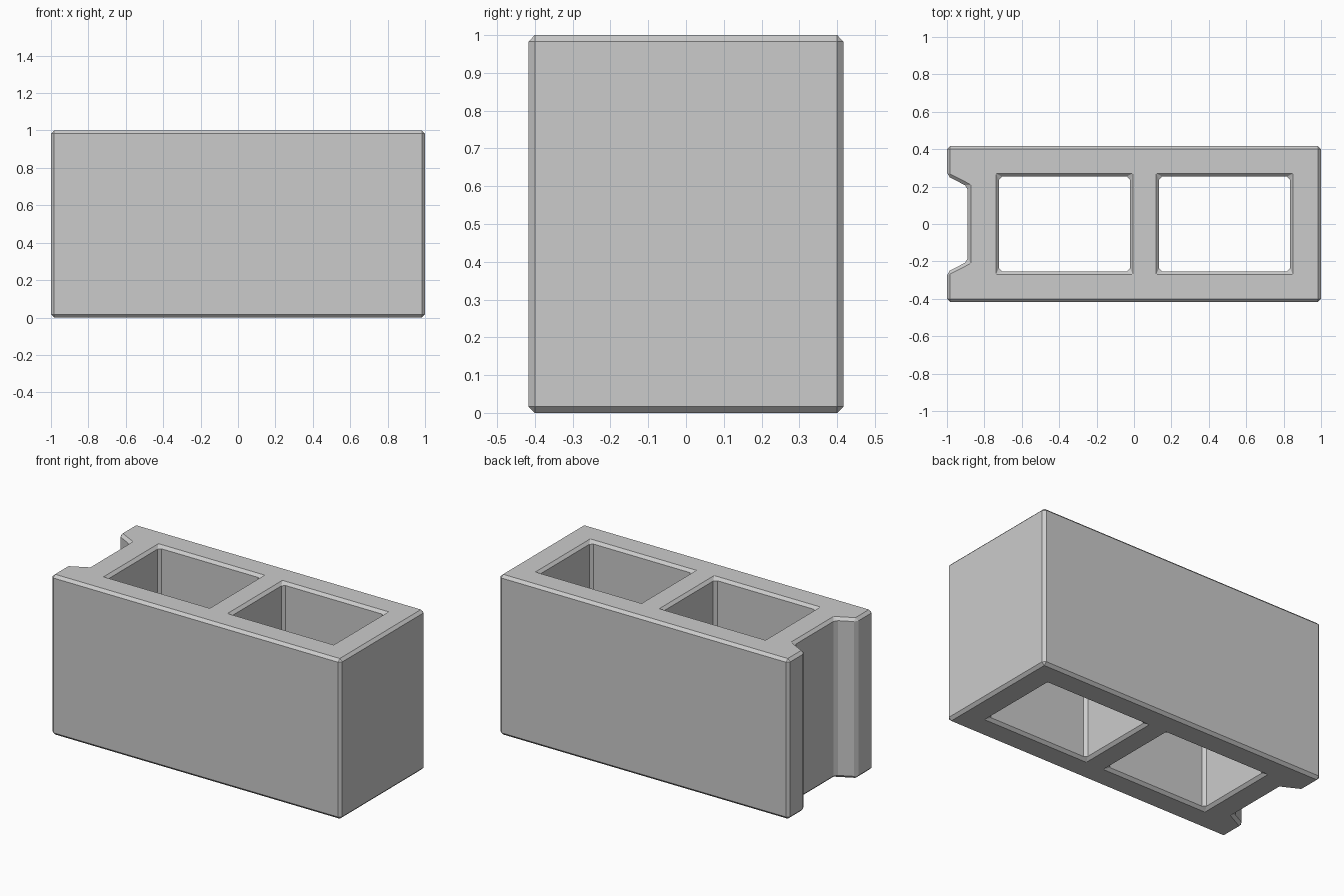
import bpy, bmesh
from mathutils import Vector

cube = bpy.data.objects.get("Cube")
if cube:
    bpy.data.objects.remove(cube, do_unlink=True)

BEVEL = 0.017
HEIGHT = 1.0
HALF_DEPTH = 0.417


def add_wall(bm, points):
    """Vertical wall around a loop (solid on the left), with chamfered corners and rims.
    Returns the bottom and top rim edges."""
    pts = [Vector(p) for p in points]
    n = len(pts)
    caps, ends = [], []
    for i, p in enumerate(pts):
        back = (pts[i - 1] - p).normalized()
        ahead = (pts[(i + 1) % n] - p).normalized()
        n1 = Vector((back.y, -back.x))
        n2 = Vector((-ahead.y, ahead.x))
        caps.append(p + (n1 + n2) * BEVEL / (1 + n1.dot(n2)))
        ends.append((p + back * BEVEL, p + ahead * BEVEL))

    rings = []
    for z_cap, z_side in ((0, BEVEL), (HEIGHT, HEIGHT - BEVEL)):
        cap = [bm.verts.new((*c, z_cap)) for c in caps]
        side = [[bm.verts.new((*e, z_side)) for e in pair] for pair in ends]
        for i in range(n):
            j = (i + 1) % n
            bm.faces.new((cap[i], cap[j], side[j][0], side[i][1]))
            bm.faces.new((cap[i], side[i][1], side[i][0]))
        rings.append((cap, side))

    (low_cap, low), (top_cap, top) = rings
    for i in range(n):
        j = (i + 1) % n
        bm.faces.new((low[i][0], low[i][1], top[i][1], top[i][0]))
        bm.faces.new((low[i][1], low[j][0], top[j][0], top[i][1]))
    return [[bm.edges.get((c[i], c[(i + 1) % n])) for i in range(n)]
            for c in (low_cap, top_cap)]


# Outer outline, with the mortar notch in the right end
d = HALF_DEPTH
outline = [(-1, -d), (1, -d), (1, d), (-1, d),
           (-1, 0.257), (-0.889, 0.2), (-0.889, -0.2), (-1, -0.257)]


# The two open cores, wound the other way round
def core(x0, x1, y=0.254):
    return [(x0, -y), (x0, y), (x1, y), (x1, -y)]


bm = bmesh.new()
bottom, top = [], []
for loop in (outline, core(-0.722, -0.022), core(0.134, 0.834)):
    low_edges, top_edges = add_wall(bm, loop)
    bottom += low_edges
    top += top_edges

# Flat bottom and top webs
for rim in (bottom, top):
    bmesh.ops.triangle_fill(bm, edges=rim, use_beauty=True)
bmesh.ops.recalc_face_normals(bm, faces=bm.faces)

mesh = bpy.data.meshes.new("concrete_block")
bm.to_mesh(mesh)
bm.free()
block = bpy.data.objects.new("concrete_block", mesh)
bpy.context.collection.objects.link(block)

# Plain grey concrete
grey = (0.6, 0.6, 0.6, 1)
mat = bpy.data.materials.new("concrete_grey")
mat.use_nodes = True
mat.diffuse_color = grey
mat.node_tree.nodes["Principled BSDF"].inputs["Base Color"].default_value = grey
mesh.materials.append(mat)
